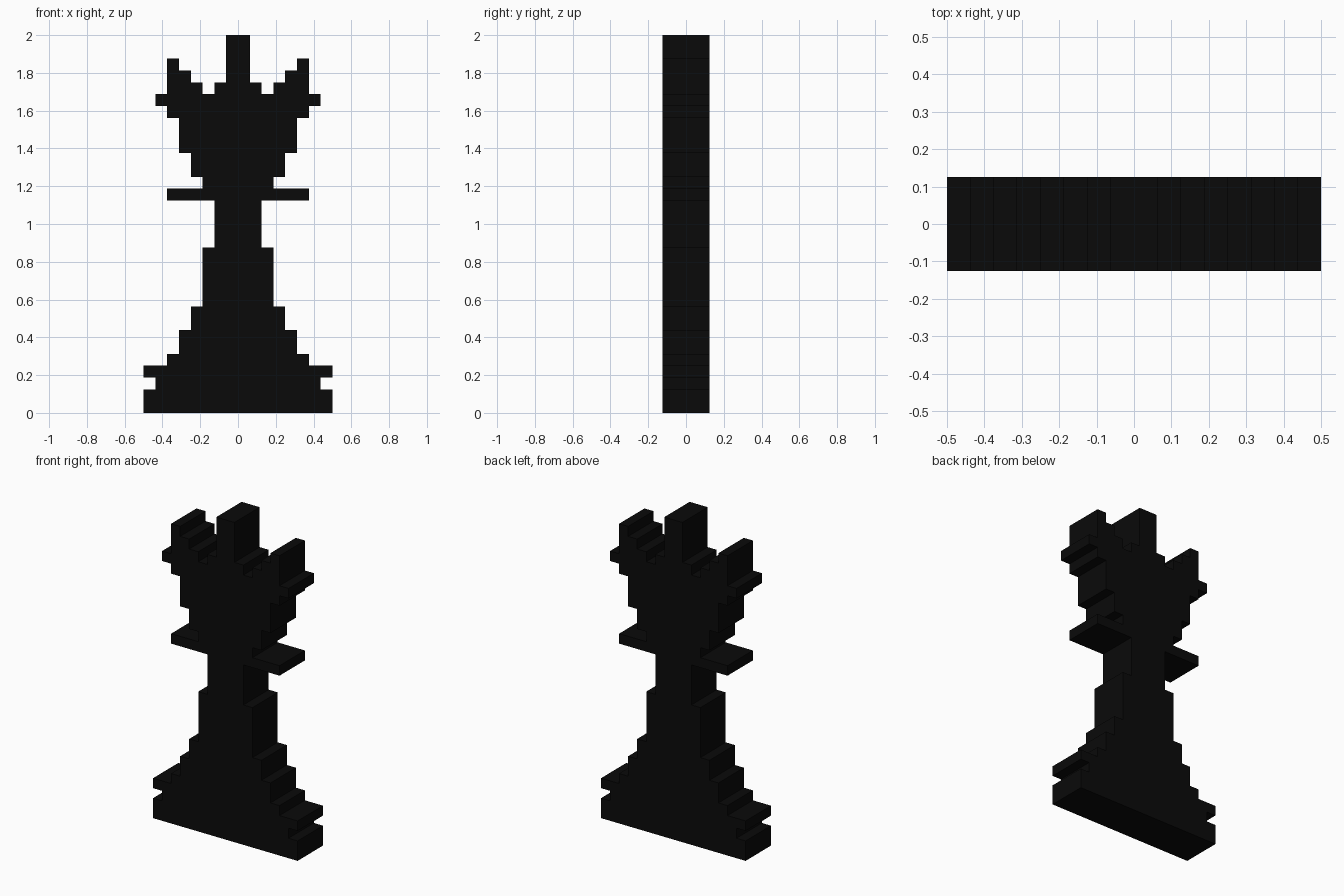
import bpy, bmesh

if "Cube" in bpy.data.objects:
    bpy.data.objects.remove(bpy.data.objects["Cube"])

U = 1 / 16        # one pixel step
HALF_DEPTH = 2 * U

# Body tiers from the floor up: (half width, top height) in pixel steps
tiers = [(8, 2), (7, 3), (8, 4), (6, 5), (5, 7), (4, 9), (3, 14), (2, 18),
         (6, 19), (3, 20), (4, 22), (5, 25), (6, 26), (7, 27)]

# Right half of the stepped outline
right = []
z = 0
for half, top in tiers:
    right += [(half, z), (half, top)]
    z = top

# Crown: outer point, notch and central spike
right += [(6, 27), (6, 30), (5, 30), (5, 29), (4, 29), (4, 28), (3, 28),
          (3, 27), (2, 27), (2, 28), (1, 28), (1, 32)]

# Mirror to the left half and close the loop
outline = right + [(-x, z) for x, z in reversed(right)]

# Extrude the silhouette through the slab depth
bm = bmesh.new()
front = bm.faces.new([bm.verts.new((x * U, -HALF_DEPTH, z * U)) for x, z in outline])
extruded = bmesh.ops.extrude_face_region(bm, geom=[front], use_keep_orig=True)
back = [g for g in extruded["geom"] if isinstance(g, bmesh.types.BMVert)]
bmesh.ops.translate(bm, verts=back, vec=(0, 2 * HALF_DEPTH, 0))
bmesh.ops.recalc_face_normals(bm, faces=bm.faces)
bmesh.ops.triangulate(bm, faces=[f for f in bm.faces if len(f.verts) > 4])

mesh = bpy.data.meshes.new("chess_piece")
bm.to_mesh(mesh)
bm.free()
piece = bpy.data.objects.new("chess_piece", mesh)
bpy.context.collection.objects.link(piece)

# Black finish
black = bpy.data.materials.new("black")
black.diffuse_color = (0.003, 0.003, 0.003, 1)
black.use_nodes = True
black.node_tree.nodes["Principled BSDF"].inputs["Base Color"].default_value = black.diffuse_color
mesh.materials.append(black)
